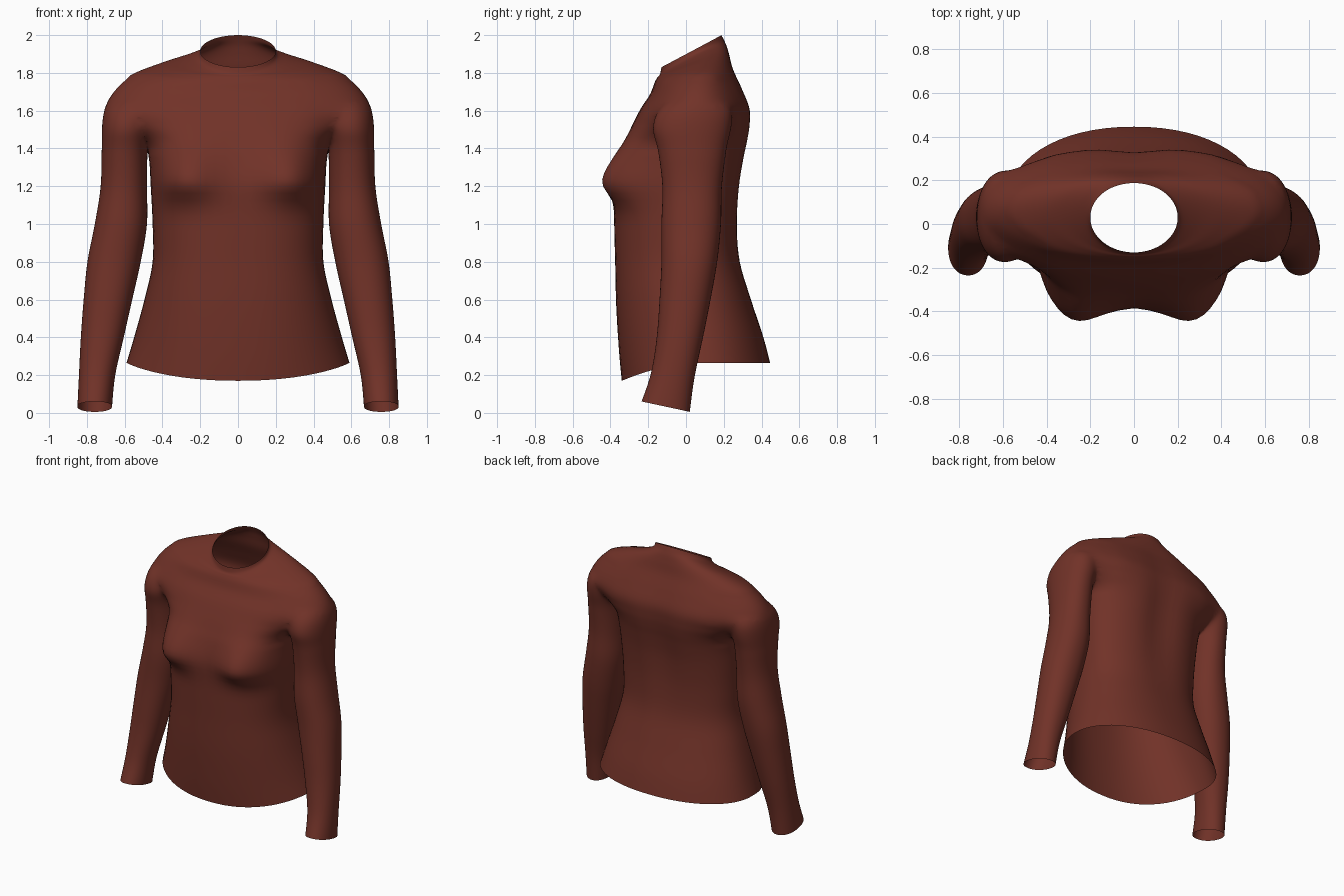
import bpy, bmesh, math

if "Cube" in bpy.data.objects:
    bpy.data.objects.remove(bpy.data.objects["Cube"])

SEG, SUB = 64, 5


def material(name, rgb):
    m = bpy.data.materials.new(name)
    m.diffuse_color = (*rgb, 1)
    m.use_nodes = True
    m.node_tree.nodes["Principled BSDF"].inputs["Base Color"].default_value = m.diffuse_color
    return m


fabric = material("rust_red_fabric", (0.165, 0.032, 0.021))
opening = material("opening_helper", (0.165, 0.032, 0.021))


def spline(rows):
    """Catmull-Rom through rows of ring parameters."""
    out = []
    for i in range(len(rows) - 1):
        p0, p1, p2 = rows[max(i - 1, 0)], rows[i], rows[i + 1]
        p3 = rows[min(i + 2, len(rows) - 1)]
        for s in range(SUB):
            t = s / SUB
            out.append([0.5 * (2 * b + (c - a) * t + (2 * a - 5 * b + 4 * c - d) * t * t
                               + (3 * b - a - 3 * c + d) * t ** 3)
                        for a, b, c, d in zip(p0, p1, p2, p3)])
    return out + [list(rows[-1])]


def loft(bm, rings):
    """Skin the rings; close the ends with fans marked as openings."""
    vr = [[bm.verts.new(p) for p in r] for r in rings]
    for a, b in zip(vr, vr[1:]):
        for i in range(SEG):
            j = (i + 1) % SEG
            bm.faces.new((a[i], a[j], b[j], b[i]))
    for r in (vr[0], vr[-1]):
        c = bm.verts.new([sum(v.co[k] for v in r) / SEG for k in range(3)])
        for i in range(SEG):
            bm.faces.new((r[i], r[(i + 1) % SEG], c)).material_index = 1


def spow(v, e):
    return math.copysign(abs(v) ** e, v)


def gauss(d, s):
    return math.exp(-0.5 * (d / s) ** 2)


def to_object(bm, name):
    bmesh.ops.recalc_face_normals(bm, faces=bm.faces)
    me = bpy.data.meshes.new(name)
    bm.to_mesh(me)
    bm.free()
    me.materials.append(fabric)
    me.materials.append(opening)
    ob = bpy.data.objects.new(name, me)
    bpy.context.collection.objects.link(ob)
    return ob


# Torso: z, half width, front y, back y, widest y, squareness, tilt
TORSO = [
    (0.265, 0.59, -0.34, 0.445, 0.07, 2.15, 0),
    (0.40, 0.55, -0.355, 0.41, 0.06, 2.2, 0),
    (0.60, 0.495, -0.37, 0.345, 0.03, 2.3, 0),
    (0.80, 0.452, -0.375, 0.29, 0.0, 2.4, 0),
    (1.00, 0.452, -0.38, 0.28, 0.0, 2.45, 0),
    (1.20, 0.462, -0.38, 0.295, 0.01, 2.45, 0),
    (1.35, 0.472, -0.35, 0.32, 0.03, 2.4, 0),
    (1.44, 0.50, -0.318, 0.338, 0.04, 2.4, 0),
    (1.52, 0.60, -0.285, 0.348, 0.05, 2.3, 0),
    (1.61, 0.705, -0.24, 0.345, 0.06, 2.25, 0),
    (1.70, 0.665, -0.19, 0.305, 0.06, 2.2, 0.05),
    (1.785, 0.57, -0.165, 0.258, 0.06, 2.1, 0.15),
    (1.838, 0.42, -0.15, 0.235, 0.05, 2, 0.3),
    (1.865, 0.29, -0.14, 0.22, 0.04, 2, 0.42),
    (1.885, 0.215, -0.135, 0.205, 0.03, 2, 0.5),
    (1.915, 0.20, -0.13, 0.19, 0.03, 2, 0.53),
]


def torso_ring(z0, w, f, b, yc, n, tilt):
    ring = []
    for i in range(SEG):
        a = 2 * math.pi * i / SEG
        x = w * spow(math.sin(a), 2 / n)
        c = spow(math.cos(a), 2 / n)
        y = yc + c * ((b - yc) if c > 0 else (yc - f))
        z = z0 + tilt * (y - yc)
        # hem dips at the front
        fade = max(0, 1 - (z0 - 0.265) / 0.4)
        z -= 0.095 * fade * max(0, (0.05 - y) / 0.39) ** 1.7
        if c < 0:   # bust
            sz = 0.14 if z > 1.23 else 0.075
            y -= 0.115 * gauss(abs(x) - 0.3, 0.12) * gauss(z - 1.23, sz) * min(1, -c * 1.6)
        else:       # spine groove
            y -= 0.03 * gauss(x, 0.09) * gauss(z - 1.35, 0.3)
        ring.append((x, y, z))
    return ring


bm = bmesh.new()
loft(bm, [torso_ring(*r) for r in spline(TORSO)])
shirt = to_object(bm, "long_sleeve_shirt")

# Sleeves: z, inner x, outer x, front y, back y, tilt
SLEEVE = [
    (0.033, 0.667, 0.85, -0.235, 0.02, -0.215),
    (0.20, 0.65, 0.842, -0.185, 0.045, -0.1),
    (0.40, 0.605, 0.832, -0.155, 0.09, 0),
    (0.60, 0.56, 0.817, -0.14, 0.13, 0),
    (0.80, 0.515, 0.797, -0.13, 0.165, 0),
    (1.00, 0.482, 0.758, -0.13, 0.185, 0),
    (1.20, 0.482, 0.727, -0.125, 0.19, 0),
    (1.40, 0.478, 0.722, -0.15, 0.215, 0),
    (1.50, 0.46, 0.722, -0.18, 0.24, 0),
    (1.60, 0.45, 0.71, -0.15, 0.245, 0),
    (1.67, 0.48, 0.66, -0.07, 0.19, 0),
]


def sleeve_ring(side, z0, xi, xo, yf, yb, tilt):
    ring = []
    for i in range(SEG):
        a = 2 * math.pi * i / SEG
        x = (xi + xo) / 2 + (xo - xi) / 2 * spow(math.sin(a), 0.93)
        dy = (yb - yf) / 2 * spow(math.cos(a), 0.93)
        ring.append((side * x, (yf + yb) / 2 + dy, z0 + tilt * dy))
    return ring


bm = bmesh.new()
for side in (-1, 1):
    loft(bm, [sleeve_ring(side, *r) for r in spline(SLEEVE)])
sleeves = to_object(bm, "sleeves_helper")
sleeves.hide_render = True

# Join sleeves to torso
mod = shirt.modifiers.new("join", "BOOLEAN")
mod.operation = "UNION"
mod.solver = "EXACT"
mod.object = sleeves
bpy.context.view_layer.objects.active = shirt
shirt.select_set(True)
bpy.ops.object.modifier_apply(modifier=mod.name)
bpy.data.objects.remove(sleeves)

# Open the neck, hem and cuffs, then relax the shoulder seams
bm = bmesh.new()
bm.from_mesh(shirt.data)
bmesh.ops.delete(bm, geom=[f for f in bm.faces if f.material_index == 1], context="FACES")
bmesh.ops.remove_doubles(bm, verts=bm.verts, dist=0.002)
for _ in range(10):
    seam = [v for v in bm.verts if 1.38 < v.co.z < 1.78 and abs(v.co.x) > 0.4]
    bmesh.ops.smooth_vert(bm, verts=seam, factor=0.5, use_axis_x=True,
                          use_axis_y=True, use_axis_z=True)
for f in bm.faces:
    f.smooth = True
bm.to_mesh(shirt.data)
bm.free()
shirt.data.materials.pop(index=1)
bpy.data.materials.remove(opening)
